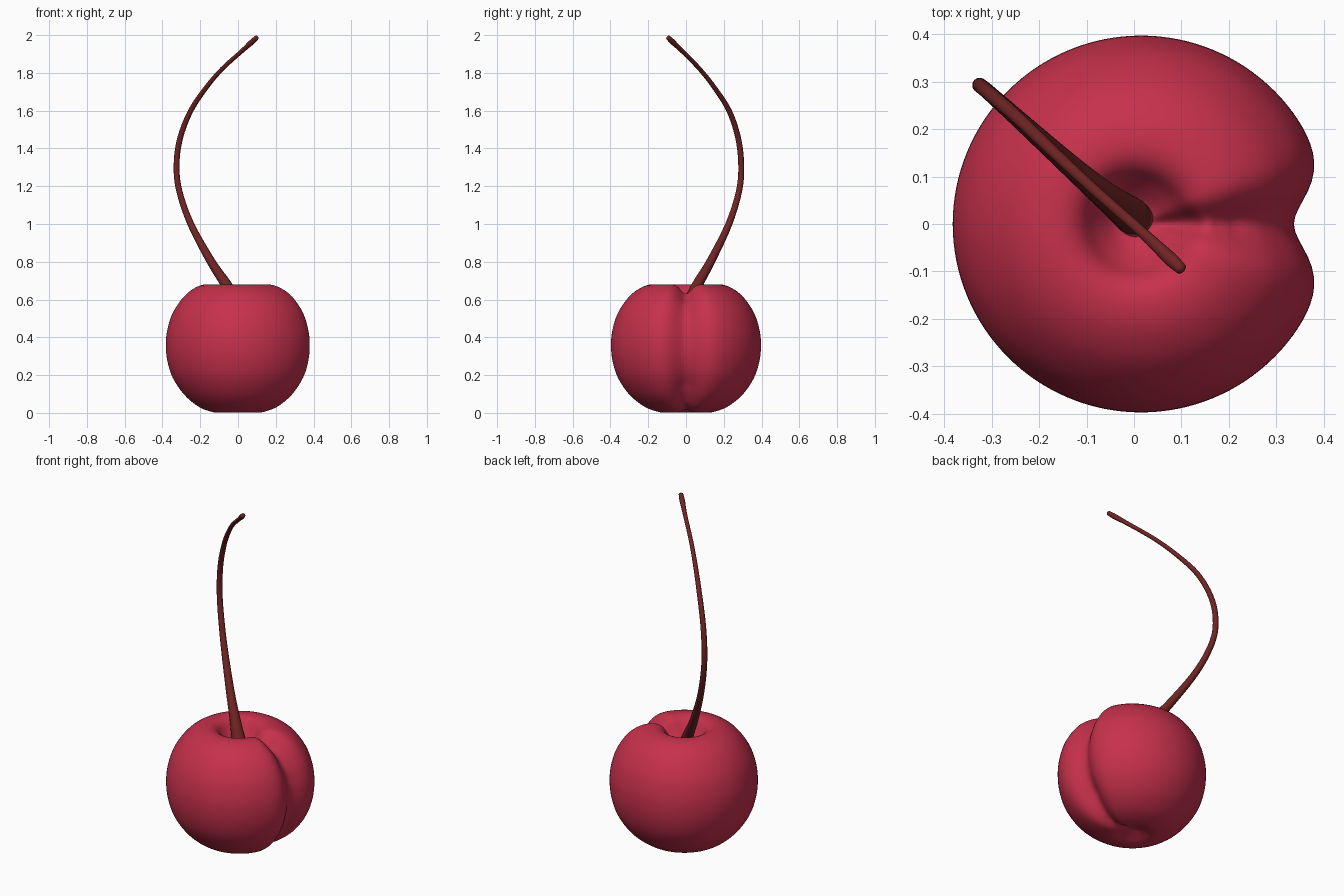
import bpy, bmesh, math
from mathutils import Vector

if "Cube" in bpy.data.objects:
    bpy.data.objects.remove(bpy.data.objects["Cube"])


def material(name, rgb):
    m = bpy.data.materials.new(name)
    m.diffuse_color = (*rgb, 1)
    m.use_nodes = True
    m.node_tree.nodes["Principled BSDF"].inputs["Base Color"].default_value = m.diffuse_color
    return m


def smooth_path(pts, steps):
    """Catmull-Rom interpolation through tuples of any length."""
    p = [Vector(q) for q in pts]
    p = [2 * p[0] - p[1]] + p + [2 * p[-1] - p[-2]]
    out = []
    for i in range(1, len(p) - 2):
        a, b, c, d = p[i - 1:i + 3]
        for s in range(steps):
            t = s / steps
            out.append(0.5 * (2 * b + (c - a) * t + (2 * a - 5 * b + 4 * c - d) * t * t
                              + (3 * b - a - 3 * c + d) * t ** 3))
    out.append(p[-2])
    return out


def skin(name, rings, start, end, mat):
    """Join closed rings into a smooth capped surface."""
    bm = bmesh.new()
    vr = [[bm.verts.new(c) for c in ring] for ring in rings]
    n = len(vr[0])
    for a, b in zip(vr, vr[1:]):
        for j in range(n):
            k = (j + 1) % n
            bm.faces.new((a[j], a[k], b[k], b[j]))
    for ring, tip in ((vr[0], start), (vr[-1], end)):
        v = bm.verts.new(tip)
        for j in range(n):
            bm.faces.new((ring[j], ring[(j + 1) % n], v))
    bmesh.ops.recalc_face_normals(bm, faces=bm.faces)
    for f in bm.faces:
        f.smooth = True
    me = bpy.data.meshes.new(name)
    bm.to_mesh(me)
    bm.free()
    me.materials.append(mat)
    ob = bpy.data.objects.new(name, me)
    bpy.context.collection.objects.link(ob)
    return ob


red = material("cherry red", (0.565, 0.03, 0.072))
brown = material("stem brown", (0.157, 0.017, 0.017))

# fruit: lathe profile (radius, height) from bottom dimple to top dimple
profile = [(0.01, 0.032), (0.06, 0.016), (0.11, 0.002), (0.16, 0.009), (0.225, 0.036),
           (0.30, 0.097), (0.36, 0.185), (0.389, 0.275), (0.397, 0.36), (0.389, 0.44),
           (0.36, 0.53), (0.30, 0.617), (0.23, 0.667), (0.165, 0.681), (0.12, 0.664),
           (0.085, 0.615), (0.045, 0.575), (0.01, 0.565)]
CX = 0.015
prof = smooth_path(profile, 4)
SEG = 128
rings = []
for i, p in enumerate(prof):
    t = (prof[min(i + 1, len(prof) - 1)] - prof[max(i - 1, 0)]).normalized()
    nr, nz = t.y, -t.x  # outward normal of the profile
    # crease depth: strong at the side, fading into both dimples
    depth = 0.075 * min(1, max(0, (p.x - 0.03) / 0.2)) ** 0.7
    if p.y < 0.1:
        depth *= 0.4 + 6 * max(0, p.y)
    ring = []
    for j in range(SEG):
        th = 2 * math.pi * j / SEG
        a = (th + math.pi) % (2 * math.pi) - math.pi
        g = depth * math.exp(-(a / 0.24) ** 2)
        r = p.x - nr * g
        # the dimple sits under the stem, slightly off the body centre
        cx = CX * min(1, p.x / 0.3)
        ring.append((cx + r * math.cos(th), r * math.sin(th), p.y - nz * g))
    rings.append(ring)
skin("fruit", rings, (0, 0, 0.032), (0, 0, 0.564), red)

# stem: curved tapering tube, points are (x, y, z, radius)
stem = [(0.005, 0.01, 0.555, 0.04), (-0.063, 0.062, 0.68, 0.029), (-0.142, 0.13, 0.80, 0.023),
        (-0.25, 0.227, 1.0, 0.018), (-0.312, 0.282, 1.18, 0.016), (-0.325, 0.292, 1.32, 0.0155),
        (-0.305, 0.275, 1.46, 0.015), (-0.25, 0.228, 1.6, 0.014), (-0.17, 0.152, 1.72, 0.0125),
        (-0.085, 0.073, 1.82, 0.0115), (0.02, -0.02, 1.915, 0.0115), (0.075, -0.072, 1.965, 0.0145),
        (0.1, -0.095, 1.988, 0.012)]
path = smooth_path(stem, 5)
side = Vector((0.67, 0.74, 0)).normalized()  # perpendicular to the plane of the bend
rings = []
for i, p in enumerate(path):
    d = (path[min(i + 1, len(path) - 1)] - path[max(i - 1, 0)]).to_3d().normalized()
    u = (side - d * side.dot(d)).normalized()
    v = d.cross(u)
    rings.append([p.to_3d() + p[3] * (u * math.cos(2 * math.pi * j / 24)
                                      + v * math.sin(2 * math.pi * j / 24)) for j in range(24)])
skin("stem", rings, path[0].to_3d(), path[-1].to_3d() + Vector((0.005, -0.005, 0.005)), brown)
